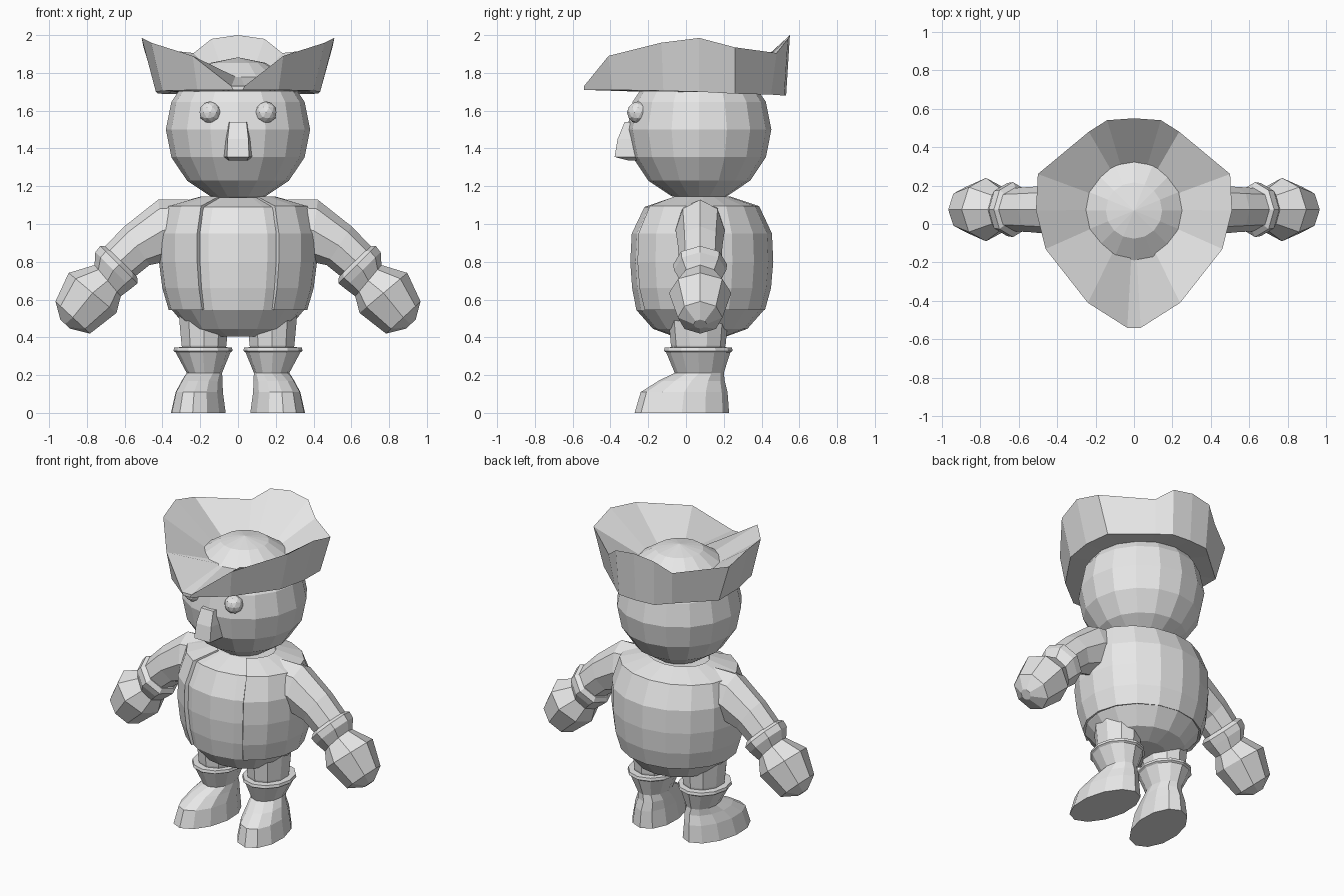
import bpy, bmesh, math
from mathutils import Vector

if "Cube" in bpy.data.objects:
    bpy.data.objects.remove(bpy.data.objects["Cube"])

grey = bpy.data.materials.new("plain grey")
grey.diffuse_color = (0.8, 0.8, 0.8, 1)
grey.use_nodes = True
grey.node_tree.nodes["Principled BSDF"].inputs["Base Color"].default_value = grey.diffuse_color
CY = 0.075  # depth centre of head, torso and arms


def finish(bm, name, mirror=False):
    bmesh.ops.recalc_face_normals(bm, faces=bm.faces)
    me = bpy.data.meshes.new(name)
    bm.to_mesh(me)
    bm.free()
    me.materials.append(grey)
    ob = bpy.data.objects.new(name, me)
    bpy.context.collection.objects.link(ob)
    if mirror:
        ob.modifiers.new("mirror", 'MIRROR').use_mirror_merge = False
    return ob


def loft(name, rings, closed=True, caps=True, mirror=False):
    """Skin a list of equally long point rings."""
    bm = bmesh.new()
    rows = [[bm.verts.new(p) for p in r] for r in rings]
    n = len(rows[0])
    for a, b in zip(rows, rows[1:]):
        for i in range(n if closed else n - 1):
            j = (i + 1) % n
            bm.faces.new((a[i], a[j], b[j], b[i]))
    if caps:
        bm.faces.new(rows[0])
        bm.faces.new(rows[-1])
    return finish(bm, name, mirror)


def ellipse(cx, cy, z, rx, ry, n=16, start=0.0, sweep=360.0, count=None):
    """Horizontal ring; angle 0 is the front."""
    pts = []
    for i in range(count or n):
        a = math.radians(start + sweep * i / n)
        pts.append((cx + rx * math.sin(a), cy - ry * math.cos(a), z))
    return pts


# Head
bm = bmesh.new()
bmesh.ops.create_uvsphere(bm, u_segments=16, v_segments=8, radius=0.382)
bmesh.ops.translate(bm, verts=bm.verts, vec=(0, 0.07, 1.5))
finish(bm, "head")

# Eyes
bm = bmesh.new()
bmesh.ops.create_icosphere(bm, subdivisions=2, radius=0.058)
bmesh.ops.translate(bm, verts=bm.verts, vec=(0.148, -0.255, 1.59))
finish(bm, "eye", mirror=True)

# Beak: a tapering block with narrowed front edges
def beak_ring(z, back, front, wb, wf):
    return [(-wb, back, z), (-wf, front, z), (wf, front, z), (wb, back, z)]

loft("beak", [beak_ring(1.335, -0.24, -0.30, 0.05, 0.045),
              beak_ring(1.355, -0.24, -0.378, 0.078, 0.058),
              beak_ring(1.45, -0.24, -0.362, 0.07, 0.055),
              beak_ring(1.54, -0.24, -0.325, 0.052, 0.045)])

# Hat: rim and base outlines for one half, from back to front
rim_half = [(0, .55, 2.0), (.14, .54, 1.98), (.235, .48, 1.905), (.5, .26, 1.935),
            (.51, .07, 1.985), (.46, -.13, 1.96), (.24, -.41, 1.89), (.035, -.54, 1.73)]
base_half = [(0, .53, 1.68), (.13, .52, 1.68), (.21, .45, 1.685), (.425, .26, 1.69),
             (.435, .07, 1.7), (.4, -.12, 1.705), (.215, -.39, 1.71), (.025, -.54, 1.71)]


def both(half):
    return half + [(-x, y, z) for x, y, z in reversed(half[1:])]


def inner(points, r, z):
    out = []
    for x, y, _ in points:
        d = Vector((x, y - CY)).normalized() * r
        out.append((d.x, CY + d.y, z))
    return out

rim, base = both(rim_half), both(base_half)
loft("hat", [inner(rim, 0.245, 1.78), rim, base, inner(base, 0.30, 1.70)], caps=False)

# Torso: lower body and shirt under the jacket
torso = [(.405, .15, .14), (.445, .265, .25), (.545, .35, .338), (.66, .385, .36),
         (.80, .405, .37), (.95, .405, .362), (1.09, .35, .295), (1.14, .19, .15)]
loft("body", [ellipse(0, CY, z, rx, ry) for z, rx, ry in torso])

# Jacket: open at the front, with thickness
jacket = [(.545, .368, .343), (.66, .402, .375), (.80, .42, .387),
          (.95, .42, .38), (1.095, .38, .312), (1.145, .2, .16)]
ob = loft("jacket", [ellipse(0, CY, z, rx, ry, 14, 31, 298, 15) for z, rx, ry in jacket],
          closed=False, caps=False)
mod = ob.modifiers.new("thickness", 'SOLIDIFY')
mod.thickness = 0.025
mod.offset = -1


# Arms: rings across a path in the x-z plane (x, z, radius, depth radius, tilt)
def arm_ring(x, z, r, ry, tilt):
    t = math.radians(tilt)
    pts = []
    for i in range(8):
        a = math.tau * i / 8
        u = r * math.cos(a)
        pts.append((x + u * math.sin(t), CY + ry * math.sin(a), z + u * math.cos(t)))
    return pts

loft("sleeve", [arm_ring(*p) for p in (
    (.25, 1.0, .13, .13, 5), (.40, .965, .165, .13, 8),
    (.535, .885, .122, .118, 33), (.66, .77, .11, .11, 45))], mirror=True)
loft("glove", [arm_ring(*p) for p in (
    (.615, .80, .115, .115, 45), (.63, .785, .14, .143, 45), (.66, .755, .135, .138, 45),
    (.69, .70, .108, .105, 40), (.77, .635, .165, .165, 50),
    (.875, .505, .125, .118, 47), (.915, .47, .035, .035, 47))], mirror=True)

# Legs
loft("leg", [ellipse(.18, .065, z, rx, ry, 10) for z, rx, ry in (
    (.30, .115, .13), (.36, .125, .145), (.52, .14, .16))], mirror=True)

# Boots: toes splay slightly outwards
def boot_ring(z, cx, cy, rx, ry):
    return [(x - 0.12 * (y - cy) * (z < 0.2), y, z)
            for x, y, z in ellipse(cx, cy, z, rx, ry, 12)]

loft("boot", [boot_ring(*p) for p in (
    (0, .21, -.022, .145, .25), (.11, .205, -.01, .125, .23),
    (.17, .19, .03, .108, .175), (.212, .178, .07, .094, .13),
    (.32, .185, .065, .145, .17), (.328, .185, .065, .157, .182),
    (.346, .185, .065, .153, .178), (.348, .185, .065, .12, .14))], mirror=True)
